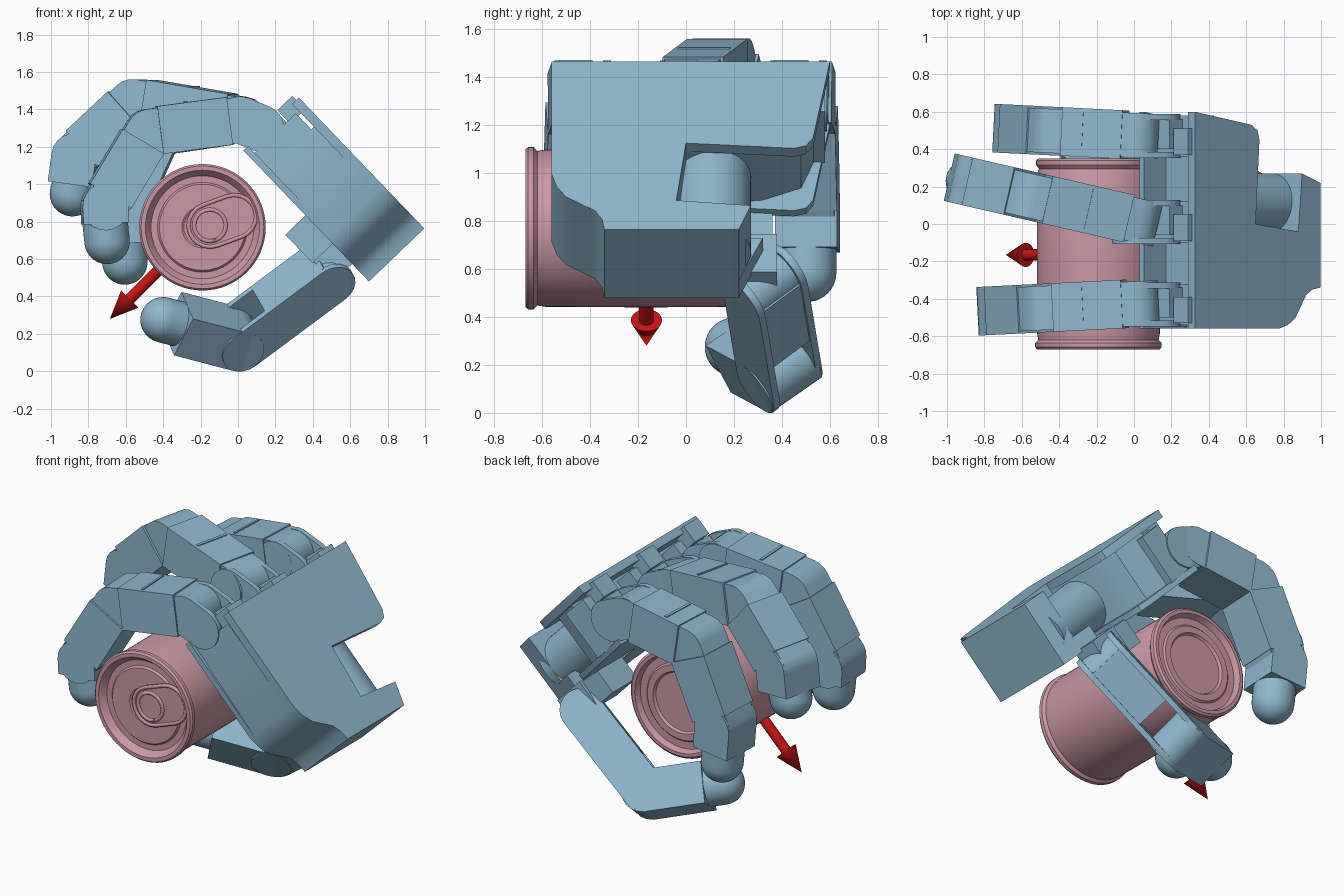
import bpy, bmesh, math
from mathutils import Vector, Matrix

if "Cube" in bpy.data.objects:
    bpy.data.objects.remove(bpy.data.objects["Cube"])


def material(name, rgb):
    m = bpy.data.materials.new(name)
    m.use_nodes = True
    m.diffuse_color = (*rgb, 1)
    m.node_tree.nodes["Principled BSDF"].inputs["Base Color"].default_value = (*rgb, 1)
    return m


BLUE = material("steel blue", (0.27, 0.48, 0.62))
PINK = material("dusty pink", (0.60, 0.31, 0.38))
RED = material("signal red", (0.60, 0.006, 0.006))
made = []


def finish(name, bm, mat):
    bmesh.ops.recalc_face_normals(bm, faces=bm.faces)
    mesh = bpy.data.meshes.new(name)
    bm.to_mesh(mesh)
    bm.free()
    mesh.materials.append(mat)
    ob = bpy.data.objects.new(name, mesh)
    bpy.context.collection.objects.link(ob)
    made.append(ob)
    return ob


def frame(origin, x, y, z):
    m = Matrix((x, y, z)).transposed().to_4x4()
    m.translation = origin
    return m


def prism(name, m, outline, w0, w1, mat=BLUE):
    """Extrude a flat outline along the local z of frame m."""
    bm = bmesh.new()
    low = [bm.verts.new(m @ Vector((u, v, w0))) for u, v in outline]
    high = [bm.verts.new(m @ Vector((u, v, w1))) for u, v in outline]
    bm.faces.new(low)
    bm.faces.new(high)
    n = len(low)
    for i in range(n):
        bm.faces.new((low[i], low[(i + 1) % n], high[(i + 1) % n], high[i]))
    return finish(name, bm, mat)


def rect(u0, u1, v0, v1):
    return [(u0, v0), (u1, v0), (u1, v1), (u0, v1)]


def stadium(length, r, n=10):
    right = [-math.pi / 2 + math.pi * i / n for i in range(n + 1)]
    return ([(length + r * math.cos(t), r * math.sin(t)) for t in right] +
            [(-r * math.cos(t), -r * math.sin(t)) for t in right])


def lathe(name, origin, axis, profile, mat, n=48):
    """Spin (radius, distance) points around an axis."""
    q = Vector((0, 0, 1)).rotation_difference(Vector(axis).normalized())
    bm = bmesh.new()
    rings = []
    for r, h in profile:
        ring = []
        for i in range(n if r > 0 else 1):
            t = 2 * math.pi * i / n
            p = Vector((r * math.cos(t), r * math.sin(t), h))
            ring.append(bm.verts.new(q @ p + Vector(origin)))
        rings.append(ring)
    for a, b in zip(rings, rings[1:]):
        for i in range(n):
            j = (i + 1) % n
            quad = [a[i % len(a)], a[j % len(a)], b[j % len(b)], b[i % len(b)]]
            bm.faces.new(list(dict.fromkeys(quad)))
    return finish(name, bm, mat)


# Finger pieces
R, HALF = 0.122, 0.13


def link_frame(p, q, across):
    d = (q - p).normalized()
    w = (across - d * across.dot(d)).normalized()
    return frame(p, d, w.cross(d), w), (q - p).length


def link(name, p, q, across):
    m, n = link_frame(p, q, across)
    prism(name + "_link", m, stadium(n, R), -HALF + 0.012, HALF - 0.012)
    prism(name + "_shell", m, rect(0.06, n - 0.06, -R - 0.005, R + 0.008), -HALF, HALF)
    return m, n


def tip(name, joint, block_end, ball, across):
    m, n = link_frame(joint, block_end, across)
    prism(name + "_tip_joint", m, stadium(0.01, R), -HALF, HALF)
    prism(name + "_tip_block", m, rect(0, n, -R, R), -HALF, HALF)
    d = ball - block_end
    dome = [(R * math.cos(t), d.length + R * math.sin(t))
            for t in (math.pi / 2 * i / 10 for i in range(10))]
    lathe(name + "_fingertip", block_end, d, [(0, -0.02), (R, -0.02)] + dome +
          [(0, d.length + R)], BLUE, 32)


def finger(name, y0, slope, path):
    pts = [Vector((x, y0 + slope * (0.1 - x), z)) for x, z in path]
    across = Vector((slope, 1, 0))
    m, n = link(name + "_proximal", pts[0], pts[1], across)
    # raised rib across the back of the finger
    prism(name + "_rib", m, rect(0.27, 0.285, 0, R + 0.014), -HALF + 0.02, HALF - 0.02)
    link(name + "_middle", pts[1], pts[2], across)
    tip(name, pts[2], pts[3], pts[4], across)


finger("index", -0.42, -0.05,
       [(0.01, 1.345), (-0.48, 1.28), (-0.715, 0.885), (-0.71, 0.79), (-0.70, 0.695)])
finger("middle", 0.0, 0.23,
       [(0.01, 1.345), (-0.54, 1.44), (-0.85, 1.15), (-0.87, 1.0), (-0.885, 0.95)])
finger("ring", 0.47, 0.05,
       [(0.01, 1.345), (-0.43, 1.28), (-0.63, 0.84), (-0.615, 0.68), (-0.605, 0.585)])

# Palm frame: local x across the hand, y toward the fingers, z out of its back
along = Vector((-0.69, 0, 0.72)).normalized()
palm = frame(Vector((0.70, 0, 0.48)), Vector((0, 1, 0)), along,
             Vector((0, 1, 0)).cross(along))
s_curve = [(-0.56, 0.32), (-0.54, 0.25), (-0.50, 0.19), (-0.44, 0.15),
           (-0.38, 0.11), (-0.35, 0.06), (-0.34, 0)]
notch = [(0.22, 0), (0.27, 0.14), (-0.04, 0.17), (0.0, 0.5), (0.45, 0.47),
         (0.50, 0.485), (0.53, 0.53)]
outline = [(-0.56, 0.97)] + s_curve + notch + [(0.60, 0.97)]
prism("back_plate", palm, outline, 0.36, 0.41)
prism("inner_plate", palm, outline, 0, 0.035)
core = [(-0.545, 0.80)] + s_curve[:1] + s_curve[1:] + notch[:4] + [(0.32, 0.53), (0.48, 0.6), (0.55, 0.8)]
prism("palm_core", palm, core, 0.03, 0.37)
prism("palm_heel", palm, [(0, 0), (0.22, 0), (0.32, 0.25), (0, 0.25)], 0, 0.1)

# Knuckle brackets
for name, y in (("index", -0.43), ("middle", 0.01), ("ring", 0.47)):
    prism(name + "_motor", palm, rect(y - 0.11, y + 0.11, 0.75, 0.92), 0.03, 0.34)
    prism(name + "_bracket", palm, rect(y - 0.07, y + 0.09, 0.85, 1.02), 0.05, 0.27)
    prism(name + "_hinge_cap", palm, rect(y - 0.10, y + 0.04, 0.9, 1.0), 0.28, 0.39)
    hub = palm @ Matrix.Translation((y, 1.0, 0.14)) @ Matrix.Rotation(math.pi / 2, 4, 'Y')
    m, n = link_frame(palm @ Vector((y, 0.99, 0.15)), Vector((0.01, y, 1.345)), Vector((0, 1, 0)))
    for side in (-1, 1):
        a, b = sorted((side * 0.085, side * 0.118))
        prism(name + "_knuckle_lug", m, stadium(n, 0.125), a, b)

# Thumb pivot drum and mount
lathe("thumb_drum", palm @ Vector((0.11, 0.08, 0.19)), along,
      [(0, 0), (0.16, 0), (0.16, 0.44), (0, 0.44)], BLUE)
prism("thumb_mount", palm, rect(0.12, 0.36, 0.28, 0.49), -0.15, 0.01)
prism("thumb_mount_arm", palm, rect(0.22, 0.38, 0.13, 0.35), -0.14, 0.02)

# Thumb: open frame link, then a solid link and tip
across = Vector((-0.31, 0.76, 0.57))
base, bend, ball = Vector((0.47, 0.33, 0.53)), Vector((-0.01, 0.39, 0.173)), Vector((-0.40, 0.20, 0.275))
m, n = link_frame(base, bend, across)
for side in (-1, 1):
    a, b = sorted((side * 0.10, side * 0.132))
    prism("thumb_side_plate", m, stadium(n, R), a, b)
prism("thumb_motor", m, rect(-0.02, n * 0.62, -R + 0.01, R), -0.11, 0.11)
prism("thumb_base_joint", m, stadium(0.02, R - 0.015), -0.11, 0.11)
block_end = bend.lerp(ball, 0.80)
m, n = link_frame(bend, block_end, across)
prism("thumb_bend_joint", m, stadium(0.02, R - 0.01), -0.11, 0.11)
tip("thumb", bend, block_end, ball, across)

# Drink can with stepped rims and recessed ends
can = [(0, 0.035), (0.10, 0.035), (0.11, 0.028), (0.23, 0.028), (0.24, 0.04),
       (0.275, 0.04), (0.295, 0.012), (0.305, 0), (0.328, 0), (0.338, 0.012),
       (0.338, 0.035), (0.322, 0.05), (0.328, 0.085), (0.33, 0.5), (0.328, 0.94),
       (0.318, 0.965), (0.333, 0.985), (0.333, 1.01), (0.32, 1.02), (0.30, 1.02),
       (0.285, 0.985), (0.24, 0.985), (0.23, 0.995), (0.19, 0.995), (0.18, 0.98), (0, 0.98)]
lathe("drink_can", (-0.19, -0.67, 0.77), (0, 1, 0), can, PINK, 64)

# Pull tab: oval plate, raised edge and finger ring
tilt = math.radians(20)
tab_x = Vector((math.cos(tilt), 0, math.sin(tilt)))
tab_z = Vector((0, -1, 0))
tab = frame(Vector((-0.15, -0.645, 0.78)), tab_x, tab_z.cross(tab_x), tab_z)
prism("tab_plate", tab, stadium(0.14, 0.11), -0.01, 0.004, PINK)


def wire(name, points, radius):
    cu = bpy.data.curves.new(name, 'CURVE')
    cu.dimensions = '3D'
    cu.bevel_depth = radius
    cu.bevel_resolution = 1
    sp = cu.splines.new('POLY')
    sp.points.add(len(points) - 1)
    for point, (u, v) in zip(sp.points, points):
        point.co = (*(tab @ Vector((u, v, 0.004))), 1)
    sp.use_cyclic_u = True
    cu.materials.append(PINK)
    bpy.context.collection.objects.link(bpy.data.objects.new(name, cu))


wire("tab_edge", stadium(0.14, 0.115), 0.012)
wire("tab_ring", stadium(0.0001, 0.085), 0.012)

# Direction arrow
lathe("arrow", (-0.19, -0.165, 0.775), (-1, 0, -1),
      [(0, 0), (0.03, 0), (0.03, 0.55), (0.065, 0.55), (0, 0.70)], RED, 32)

bpy.ops.object.select_all(action='DESELECT')
for ob in made:
    ob.select_set(True)
bpy.context.view_layer.objects.active = made[0]
bpy.ops.object.shade_smooth_by_angle(angle=math.radians(30))
